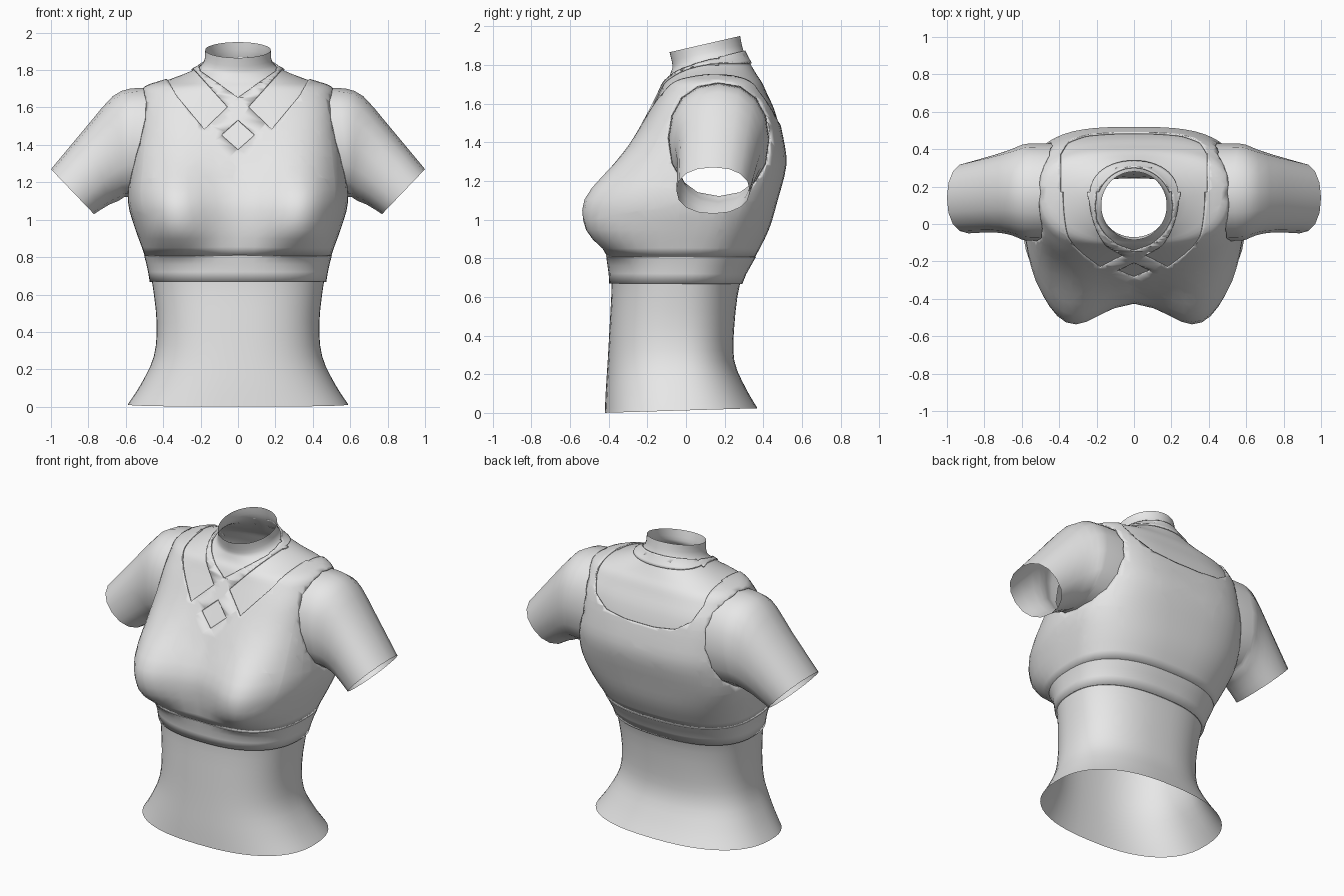
import bpy, bmesh, math
from mathutils import Vector
from mathutils.bvhtree import BVHTree

cube = bpy.data.objects.get("Cube")
if cube:
    bpy.data.objects.remove(cube, do_unlink=True)

grey = bpy.data.materials.new("light_grey")
grey.use_nodes = True
grey.diffuse_color = (0.8, 0.8, 0.8, 1)
grey.node_tree.nodes["Principled BSDF"].inputs["Base Color"].default_value = grey.diffuse_color

# Torso sections: height, half width, front y, back y, widest y, squareness, tilt
SECTIONS = [
    (.013, .59, -.42, .37, -.03, 2.4, .03),
    (.12, .52, -.415, .31, -.04, 2.4, .02),
    (.27, .45, -.405, .25, -.05, 2.4, 0),
    (.45, .435, -.395, .25, -.05, 2.4, 0),
    (.67, .46, -.385, .28, -.03, 2.4, 0),
    (.81, .49, -.4, .35, 0, 2.5, 0),
    (.95, .54, -.41, .42, .05, 2.6, 0),
    (1.1, .58, -.4, .465, .1, 2.8, 0),
    (1.28, .565, -.32, .51, .14, 3, 0),
    (1.42, .545, -.255, .495, .16, 3.2, 0),
    (1.56, .525, -.185, .46, .17, 3.4, 0),
    (1.65, .512, -.14, .42, .17, 3, 0),
    (1.705, .495, -.115, .395, .17, 2.5, 0),
    (1.74, .38, -.09, .365, .16, 2.2, .03),
    (1.78, .245, -.075, .325, .13, 2, .12),
    (1.815, .185, -.07, .295, .1, 2, .22),
    (1.885, .175, -.085, .28, .1, 2, .23),
]
# Sleeve sections: top x, z, bottom x, z, front y, back y
SLEEVE = [
    (.5, 1.705, .6, 1.12, -.09, .43),
    (.58, 1.7, .61, 1.12, -.085, .425),
    (.67, 1.66, .64, 1.1, -.06, .4),
    (.8, 1.51, .69, 1.08, -.045, .37),
    (1, 1.27, .77, 1.03, -.05, .33),
]


def smooth_rows(rows, steps):
    """Catmull-Rom interpolation between table rows."""
    out = []
    for i in range(len(rows) - 1):
        a, b, c, d = (rows[min(max(i + k, 0), len(rows) - 1)] for k in (-1, 0, 1, 2))
        for s in range(steps):
            t = s / steps
            out.append([q + t * (r - p + t * (2 * p - 5 * q + 4 * r - u + t * (3 * (q - r) + u - p))) / 2
                        for p, q, r, u in zip(a, b, c, d)])
    return out + [list(rows[-1])]


def power(v, e):
    return math.copysign(abs(v) ** e, v)


def bust_height(z):
    return math.exp(-((z - 1.05) / .27) ** 2) if z > 1.05 else math.exp(-((1.05 - z) / .2) ** 4)


def torso_ring(row, count=56):
    z, w, front, back, mid, n, tilt = row
    pts = []
    for k in range(count):
        a = math.tau * k / count
        c = math.cos(a)
        x = w * power(math.sin(a), 2 / n)
        y = mid - power(c, 2 / n) * ((mid - front) if c > 0 else (back - mid))
        if c > 0:
            y -= .165 * bust_height(z) * min(1, 2 * c) * math.exp(-((abs(x) - .36) / .2) ** 2)
        pts.append(Vector((x, y, z + tilt * y)))
    return pts


def sleeve_ring(row, count=16):
    tx, tz, bx, bz, front, back = row
    pts = []
    for k in range(count):
        a = math.tau * k / count
        s = (1 + power(math.cos(a), .9)) / 2
        y = (front + back) / 2 + (back - front) / 2 * power(math.sin(a), .9)
        pts.append(Vector((bx + (tx - bx) * s, y, bz + (tz - bz) * s)))
    return pts


def loft(rings):
    bm = bmesh.new()
    vs = [[bm.verts.new(p) for p in r] for r in rings]
    n = len(rings[0])
    for lo, hi in zip(vs, vs[1:]):
        for j in range(n):
            bm.faces.new((lo[j], lo[(j + 1) % n], hi[(j + 1) % n], hi[j]))
    return bm


def finish(bm, name, thickness=0):
    mesh = bpy.data.meshes.new(name)
    bm.to_mesh(mesh)
    bm.free()
    mesh.materials.append(grey)
    ob = bpy.data.objects.new(name, mesh)
    bpy.context.collection.objects.link(ob)
    bpy.ops.object.select_all(action='DESELECT')
    ob.select_set(True)
    bpy.context.view_layer.objects.active = ob
    bpy.ops.object.shade_smooth_by_angle(angle=math.radians(40))
    if thickness:
        mod = ob.modifiers.new("cloth", 'SOLIDIFY')
        mod.thickness = thickness
        mod.offset = 1


def slice_plane(bm, point, normal, clear=True):
    bmesh.ops.bisect_plane(bm, geom=bm.verts[:] + bm.edges[:] + bm.faces[:], dist=1e-5,
                           plane_co=point, plane_no=normal, clear_outer=clear)


def cut_hole(bm, outline, axes, region):
    """Cut a convex outline, seen along one axis, out of the faces in a region."""
    u, v = axes
    centre = [sum(p[i] for p in outline) / len(outline) for i in (0, 1)]
    planes = []
    for p, q in zip(outline, outline[1:] + outline[:1]):
        co, no = Vector((0, 0, 0)), Vector((0, 0, 0))
        co[u], co[v] = p
        no[u], no[v] = q[1] - p[1], p[0] - q[0]
        if no[u] * (centre[0] - p[0]) + no[v] * (centre[1] - p[1]) > 0:
            no.negate()
        planes.append((co, no))
    for co, no in planes:
        faces = [f for f in bm.faces if region(f.calc_center_median())]
        geom = set(faces) | {e for f in faces for e in f.edges} | {w for f in faces for w in f.verts}
        bmesh.ops.bisect_plane(bm, geom=list(geom), dist=1e-5, plane_co=co, plane_no=no)

    def inside(c):
        return region(c) and all((c - co).dot(no) < 0 for co, no in planes)
    bmesh.ops.delete(bm, geom=[f for f in bm.faces if inside(f.calc_center_median())], context='FACES')


def mirrored(outline):
    return [(-x, z) for x, z in outline]


def cut_armholes(bm):
    outline = [(p.y, p.z) for p in sleeve_ring(SLEEVE[0])]
    for side in (1, -1):
        cut_hole(bm, outline, (1, 2), lambda c: c.x * side > .4 and c.z > 1.02)
    bmesh.ops.remove_doubles(bm, verts=bm.verts[:], dist=.003)


RINGS = [torso_ring(r) for r in smooth_rows(SECTIONS, 3)]

# Body, hollow and open at hem, neck and arms
body = loft(RINGS)
tree = BVHTree.FromBMesh(body)
cut_armholes(body)
finish(body, "body")

# Bodice over the body, with crossed neck straps
RIDGE = .17
bodice = loft(RINGS)
slice_plane(bodice, (0, 0, .81), (0, 0, -1))
slice_plane(bodice, (0, .1, 1.815), (0, -.28, 1))
slice_plane(bodice, (0, RIDGE, 0), (0, 1, 0), clear=False)
cut_armholes(bodice)


def in_front(c):
    return c.y < RIDGE and c.z > 1.2


def in_back(c):
    return c.y > RIDGE and c.z > 1.2


yoke = [(.235, 1.8), (.39, 1.765), (.32, 1.65), (.18, 1.48), (.055, 1.6)]
back_half = [(.235, 1.805), (.39, 1.77), (.39, 1.66), (.35, 1.57), (.25, 1.505), (.1, 1.485)]
throat = [(-.2, 1.79), (0, 1.65), (.2, 1.79), (.2, 1.9), (-.2, 1.9)]
diamond = [(0, 1.53), (.09, 1.45), (0, 1.37), (-.09, 1.45)]
for outline in (yoke, mirrored(yoke), throat, diamond):
    cut_hole(bodice, outline, (0, 2), in_front)
cut_hole(bodice, back_half + mirrored(back_half)[::-1], (0, 2), in_back)
finish(bodice, "bodice", .009)

# Band below the bust
band = loft(RINGS)
slice_plane(band, (0, 0, .67), (0, 0, -1))
slice_plane(band, (0, 0, .812), (0, 0, 1))
finish(band, "underbust_band", .012)

# Sleeves, seated on the torso surface
for side, name in ((1, "left_sleeve"), (-1, "right_sleeve")):
    rings = [sleeve_ring(r) for r in smooth_rows(SLEEVE, 2)]
    for p in rings[0]:
        hit = tree.ray_cast(Vector((2, p.y, p.z)), Vector((-1, 0, 0)))[0]
        if hit:
            p.x = hit.x
    sleeve = loft(rings)
    if side < 0:
        for vert in sleeve.verts:
            vert.co.x *= -1
        bmesh.ops.reverse_faces(sleeve, faces=sleeve.faces[:])
    finish(sleeve, name)
